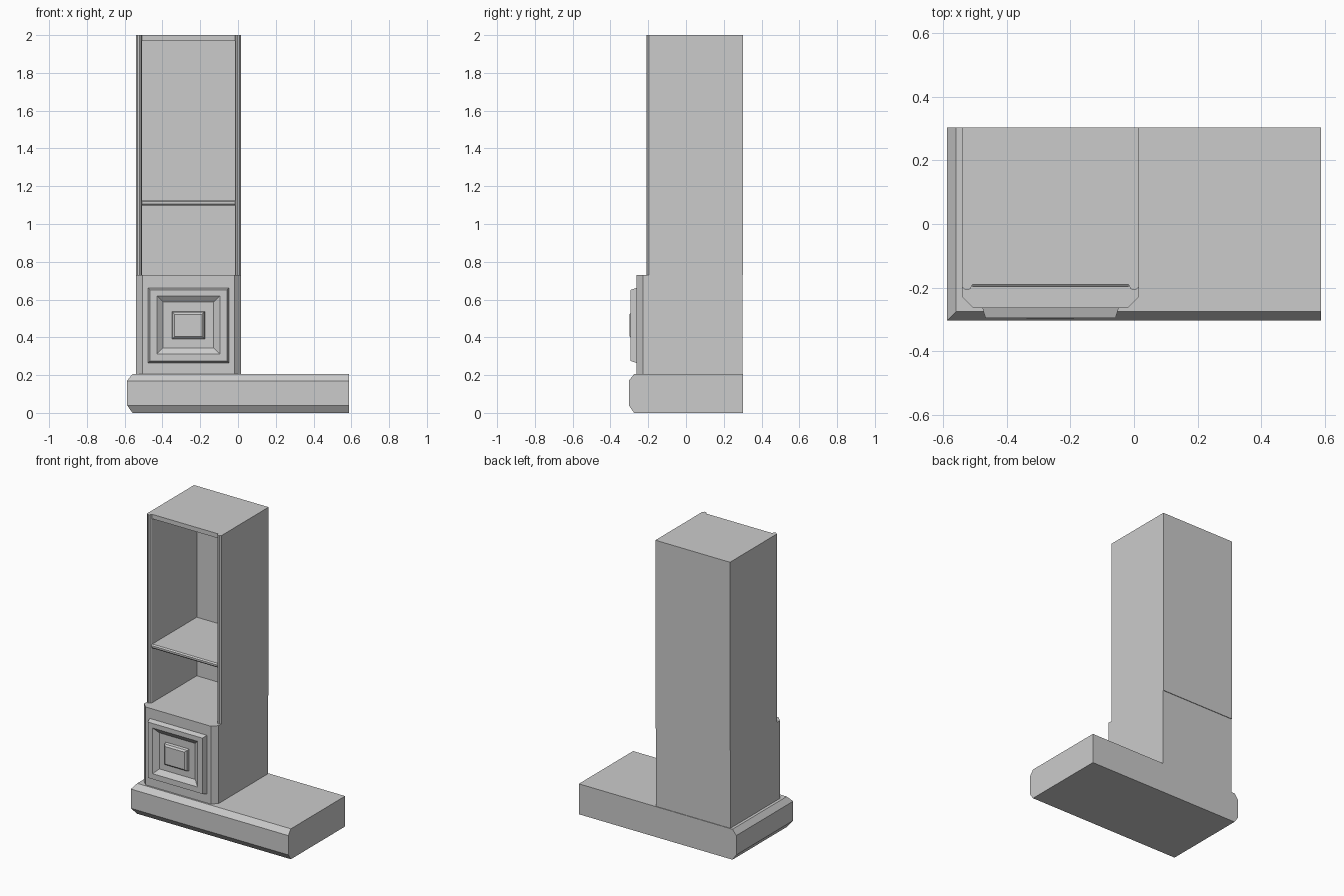
import bpy

if "Cube" in bpy.data.objects:
    bpy.data.objects.remove(bpy.data.objects["Cube"], do_unlink=True)

grey = bpy.data.materials.new("plain grey")
grey.use_nodes = True
colour = (0.6, 0.6, 0.6, 1)
grey.diffuse_color = colour
grey.node_tree.nodes["Principled BSDF"].inputs["Base Color"].default_value = colour


def loft(name, rings):
    """Join equal-length point loops into a capped solid."""
    n = len(rings[0])
    verts = [p for ring in rings for p in ring]
    faces = [tuple(reversed(range(n))), tuple(range(len(verts) - n, len(verts)))]
    for r in range(len(rings) - 1):
        for i in range(n):
            a, b = r * n + i, r * n + (i + 1) % n
            faces.append((a, b, b + n, a + n))
    mesh = bpy.data.meshes.new(name)
    mesh.from_pydata(verts, [], faces)
    mesh.materials.append(grey)
    obj = bpy.data.objects.new(name, mesh)
    bpy.context.collection.objects.link(obj)
    return obj


def prism(name, outline, z0, z1):
    return loft(name, [[(x, y, z) for x, y in outline] for z in (z0, z1)])


def box(name, x0, x1, y0, y1, z0, z1):
    return prism(name, [(x0, y0), (x1, y0), (x1, y1), (x0, y1)], z0, z1)


def upright(x0, x1, z0, z1, y):
    """Rectangular loop facing the front at depth y."""
    return [(x0, y, z0), (x1, y, z0), (x1, y, z1), (x0, y, z1)]


LEFT, RIGHT, BACK = -0.54, 0.016, 0.303
MID = (LEFT + RIGHT) / 2
BASE_TOP, CABINET_TOP, TOP = 0.205, 0.73, 2.0

# Plinth, chamfered along the front and the model's right end only
rings = []
for z, inset in ((0, 0.028), (0.04, 0), (0.17, 0), (BASE_TOP, 0.028)):
    x, y = -0.587 + inset, -0.303 + inset
    rings.append([(x, y, z), (0.587, y, z), (0.587, BACK, z), (x, BACK, z)])
loft("plinth", rings)

# Lower cabinet with chamfered front corners
front, cham = -0.263, 0.035
prism("lower_cabinet", [(LEFT + cham, front), (RIGHT - cham, front),
                        (RIGHT, front + cham), (RIGHT, 0.299),
                        (LEFT, 0.299), (LEFT, front + cham)], BASE_TOP, CABINET_TOP)

# Door: bevelled frame stepping down to a sunken panel
loft("cabinet_door", [
    upright(-0.476, -0.048, 0.265, 0.661, front),
    upright(-0.466, -0.058, 0.275, 0.651, -0.295),
    upright(-0.430, -0.095, 0.312, 0.620, -0.295),
    upright(-0.397, -0.130, 0.344, 0.587, -0.270)])

# Bevelled block in the middle of the door
loft("door_block", [
    upright(-0.350, -0.175, 0.390, 0.537, -0.270),
    upright(-0.346, -0.179, 0.394, 0.533, -0.288),
    upright(-0.335, -0.190, 0.404, 0.522, -0.298)])

# Side panels with rounded front edges, mirrored about the tower's middle
panel = [(0.0, BACK), (0.0, -0.196), (0.009, -0.206), (0.018, -0.208),
         (0.026, -0.204), (0.033, -0.190), (0.033, BACK)]
prism("right_side_panel", [(LEFT + x, y) for x, y in panel], CABINET_TOP, TOP)
prism("left_side_panel", [(RIGHT - x, y) for x, y in reversed(panel)], CABINET_TOP, TOP)

# Back, top and shelf
inner_l, inner_r = LEFT + 0.033, RIGHT - 0.033
box("back_panel", inner_l, inner_r, 0.285, BACK, CABINET_TOP, TOP)
box("top_panel", inner_l, inner_r, -0.19, 0.285, 1.97, TOP)
profile = [(-0.188, 1.125), (-0.197, 1.118), (-0.197, 1.106), (-0.188, 1.097),
           (0.285, 1.097), (0.285, 1.125)]
loft("shelf", [[(x, y, z) for y, z in profile] for x in (inner_l, inner_r)])

# Make every surface face outward
import bmesh
for obj in bpy.context.collection.objects:
    if obj.type == 'MESH' and grey.name in obj.data.materials:
        bm = bmesh.new()
        bm.from_mesh(obj.data)
        bmesh.ops.recalc_face_normals(bm, faces=bm.faces)
        bm.to_mesh(obj.data)
        bm.free()
